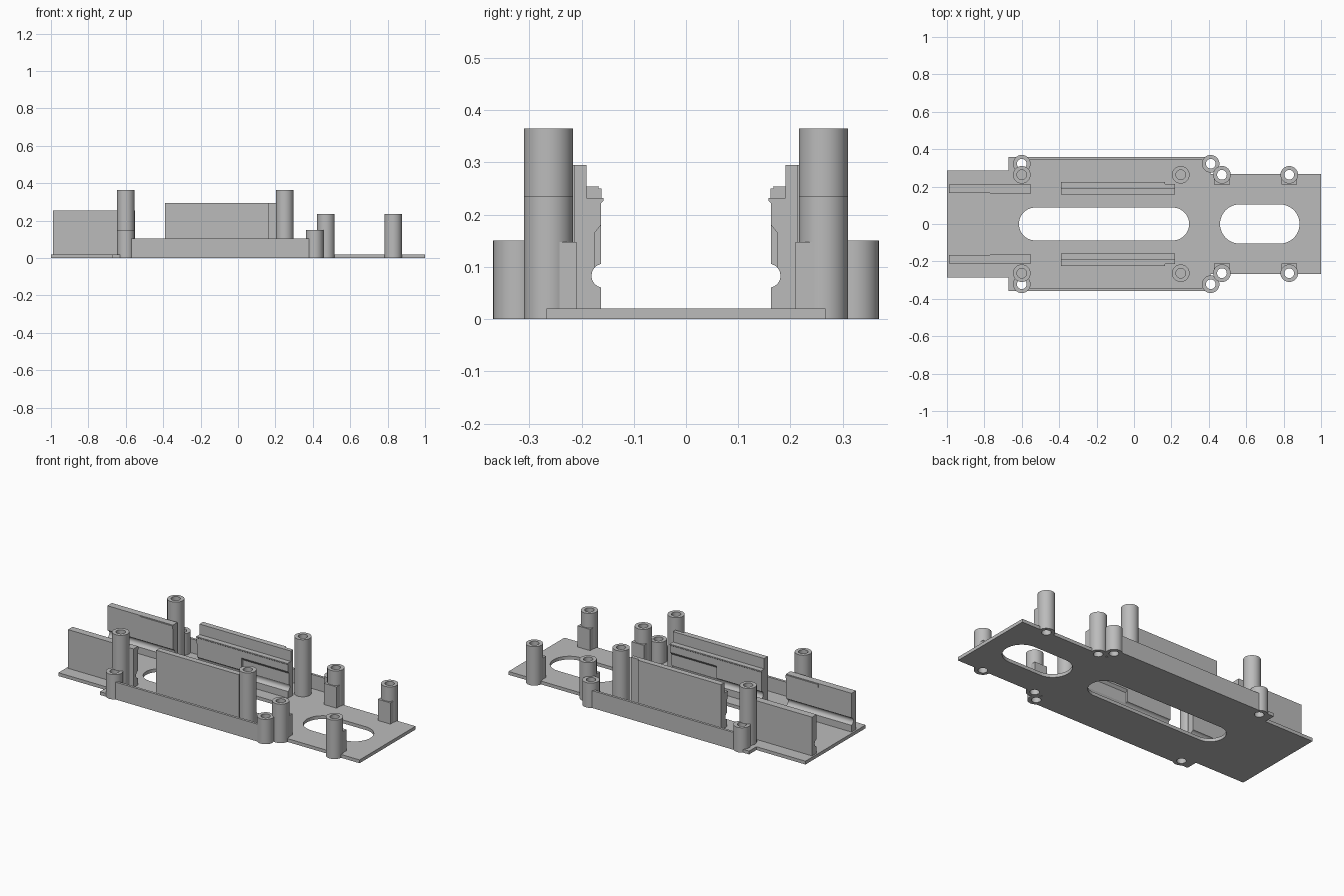
import bpy, bmesh, math

if "Cube" in bpy.data.objects:
    bpy.data.objects.remove(bpy.data.objects["Cube"], do_unlink=True)

grey = bpy.data.materials.new("plain grey")
grey.use_nodes = True
GREY = (0.5, 0.5, 0.5, 1)
grey.diffuse_color = GREY
grey.node_tree.nodes["Principled BSDF"].inputs["Base Color"].default_value = GREY


def prism(name, pts, lo, hi, along="z"):
    """Extrude an (x, y) outline along z, or a (y, z) profile along x."""
    bm = bmesh.new()
    place = (lambda a, b, c: (a, b, c)) if along == "z" else (lambda a, b, c: (c, a, b))
    low = [bm.verts.new(place(a, b, lo)) for a, b in pts]
    high = [bm.verts.new(place(a, b, hi)) for a, b in pts]
    bm.faces.new(low)
    bm.faces.new(high)
    n = len(pts)
    for i in range(n):
        j = (i + 1) % n
        bm.faces.new((low[i], low[j], high[j], high[i]))
    bmesh.ops.recalc_face_normals(bm, faces=bm.faces)
    mesh = bpy.data.meshes.new(name)
    bm.to_mesh(mesh)
    bm.free()
    mesh.materials.append(grey)
    obj = bpy.data.objects.new(name, mesh)
    bpy.context.collection.objects.link(obj)
    return obj


def box(name, x0, x1, y0, y1, z0, z1):
    return prism(name, [(x0, y0), (x1, y0), (x1, y1), (x0, y1)], z0, z1)


def arc(cx, cy, r, start, end, n):
    return [(cx + r * math.cos(math.radians(start + (end - start) * i / n)),
             cy + r * math.sin(math.radians(start + (end - start) * i / n)))
            for i in range(n + 1)]


def disc(name, x, y, r, z0, z1):
    return prism(name, arc(x, y, r, 0, 360, 40)[:-1], z0, z1)


def slot(x0, x1, r):
    pts = arc(x1 - r, 0, r, -90, 90, 24) + arc(x0 + r, 0, r, 90, 270, 24)
    return prism("slot_cutter", pts, -0.1, 0.1)


def cut(obj, cutter):
    cutter.hide_render = True
    mod = obj.modifiers.new("cut", "BOOLEAN")
    mod.operation, mod.solver, mod.object = "DIFFERENCE", "EXACT", cutter
    bpy.context.view_layer.objects.active = obj
    bpy.ops.object.modifier_apply(modifier=mod.name)
    bpy.data.objects.remove(cutter, do_unlink=True)


def smooth(obj):
    bpy.ops.object.select_all(action="DESELECT")
    obj.select_set(True)
    bpy.context.view_layer.objects.active = obj
    bpy.ops.object.shade_smooth_by_angle(angle=math.radians(30))


def side(s, pts):
    return [(s * y, z) for y, z in pts]


R, HOLE, PLATE = 0.047, 0.026, 0.02
# name, x, y, height, hole goes right through
POSTS = [("tall_rear_post", -0.6, 0.263, 0.365, False),
         ("tall_middle_post", 0.25, 0.263, 0.365, False),
         ("short_rear_post", -0.6, 0.322, 0.15, True),
         ("short_middle_post", 0.41, 0.322, 0.15, True),
         ("inner_deck_post", 0.47, 0.263, 0.235, True),
         ("outer_deck_post", 0.83, 0.263, 0.235, True)]

# Base plate with two long slots
half = [(-1, 0.287), (-0.672, 0.287), (-0.672, 0.357), (0.41, 0.357), (0.41, 0.267), (1, 0.267)]
base = prism("base_plate", half + [(x, -y) for x, y in reversed(half)], 0, PLATE)
cut(base, slot(-0.615, 0.295, 0.088))
cut(base, slot(0.46, 0.885, 0.105))

for s, tag in ((1, "back"), (-1, "front")):
    # Hollow screw posts
    for name, x, y, h, through in POSTS:
        post = disc(f"{name}_{tag}", x, s * y, R, 0, h)
        cut(post, disc("bore", x, s * y, HOLE, -0.1 if through else h - 0.15, h + 0.1))
        if through:
            cut(base, disc("bore", x, s * y, HOLE, -0.1, 0.1))
        if name == "tall_rear_post":
            cut(post, disc("bore", x, s * 0.322, HOLE, -0.1, 0.15))
        if name == "short_middle_post":
            cut(post, disc("bore", 0.47, s * 0.263, HOLE, -0.1, 0.3))
        smooth(post)
        # Square gusset behind each deck post
        if "deck" in name:
            gusset = box(f"{name}_gusset_{tag}", x - 0.042, x + 0.042, s * 0.21, s * 0.265, 0, 0.148)
            cut(gusset, disc("bore", x, s * y, HOLE + 0.01, -0.1, 0.3))

    # Low outer wall
    wall = box(f"side_wall_{tag}", -0.63, 0.4, s * 0.342, s * 0.357, 0, 0.105)
    for x in (-0.6, 0.41):
        cut(wall, disc("bore", x, s * 0.322, HOLE + 0.005, -0.1, 0.3))

    # Long rail: round groove along the inside, deeper pocket towards one end
    groove = arc(0.158, 0.083, 0.023, -77, 77, 10)
    pocket = arc(0.158, 0.083, 0.023, -77, 42, 8) + [(0.175, 0.165), (0.163, 0.18)]
    top = [(0.163, 0.222), (0.158, 0.226), (0.158, 0.232), (0.19, 0.232), (0.19, 0.295)]
    for part, inner, x0, x1, outer in (("plain", groove, -0.39, -0.09, 0.224),
                                       ("pocket", pocket, -0.09, 0.165, 0.224),
                                       ("end", pocket, 0.165, 0.22, 0.213)):
        pts = [(outer, 0), (0.163, 0)] + inner + top + [(outer, 0.295)]
        smooth(prism(f"long_rail_{part}_{tag}", side(s, pts), x0, x1, "x"))

    # Short rail with the same groove and a small lip at the top
    pts = [(0.21, 0), (0.167, 0)] + arc(0.162, 0.083, 0.023, -77, 77, 10) + [(0.167, 0.254), (0.21, 0.254)]
    smooth(prism(f"short_rail_{tag}", side(s, pts), -0.99, -0.552, "x"))
    box(f"short_rail_lip_{tag}", -0.77, -0.552, s * 0.162, s * 0.168, 0.232, 0.25)
